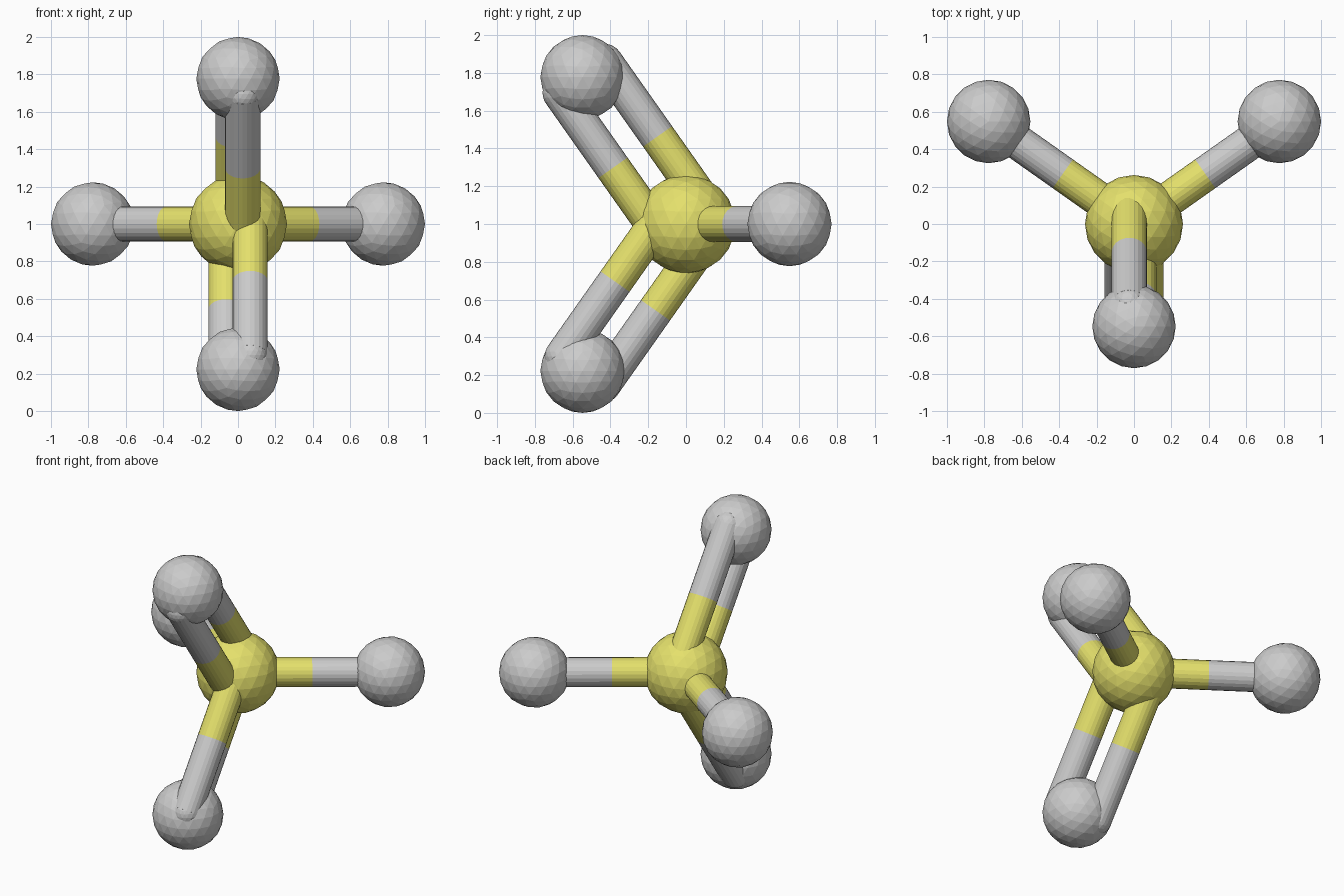
import bpy
from mathutils import Vector

if "Cube" in bpy.data.objects:
    bpy.data.objects.remove(bpy.data.objects["Cube"])

CENTER = Vector((0, 0, 1))
A, B = 0.777, 0.548          # tetrahedral offsets
CORE_R, ATOM_R, ROD_R = 0.262, 0.223, 0.094

yellow = bpy.data.materials.new("yellow")
yellow.diffuse_color = (0.78, 0.75, 0.15, 1)
yellow.use_nodes = True
yellow.node_tree.nodes["Principled BSDF"].inputs["Base Color"].default_value = yellow.diffuse_color


def ball(name, loc, radius, mat=None, sub=3):
    bpy.ops.mesh.primitive_ico_sphere_add(subdivisions=sub, radius=radius, location=loc)
    finish(name, mat)


def rod(name, p, q, mat=None):
    d = q - p
    bpy.ops.mesh.primitive_cylinder_add(vertices=24, radius=ROD_R, depth=d.length,
                                        location=(p + q) / 2)
    bpy.context.object.rotation_euler = d.to_track_quat('Z', 'Y').to_euler()
    finish(name, mat)


def finish(name, mat):
    ob = bpy.context.object
    ob.name = name
    if mat:
        ob.data.materials.append(mat)


def bond(name, end, offset=Vector()):
    # Two-tone stick: yellow inner half, grey outer half, rounded outer tip
    p, q = CENTER + offset, end + offset
    mid = p.lerp(q, 0.49)
    rod(name + "_inner", p, mid, yellow)
    rod(name + "_outer", mid, q)
    ball(name + "_inner_tip", p, ROD_R, yellow)
    ball(name + "_outer_tip", q, ROD_R)


# Central ball
ball("center_ball", CENTER, CORE_R, yellow)

# Side balls on single sticks
for side, s in (("left", -1), ("right", 1)):
    end = CENTER + Vector((s * A, B, 0))
    ball(side + "_ball", end, ATOM_R)
    bond(side + "_stick", end)

# Upper and lower balls on paired sticks
for part, s, off in (("upper", 1, Vector((-0.025, 0.118, 0.083))),
                     ("lower", -1, Vector((-0.065, 0.107, -0.076)))):
    end = CENTER + Vector((0, -B, s * A))
    ball(part + "_ball", end, ATOM_R)
    bond(part + "_back_stick", end, off)
    bond(part + "_front_stick", end, -off)
